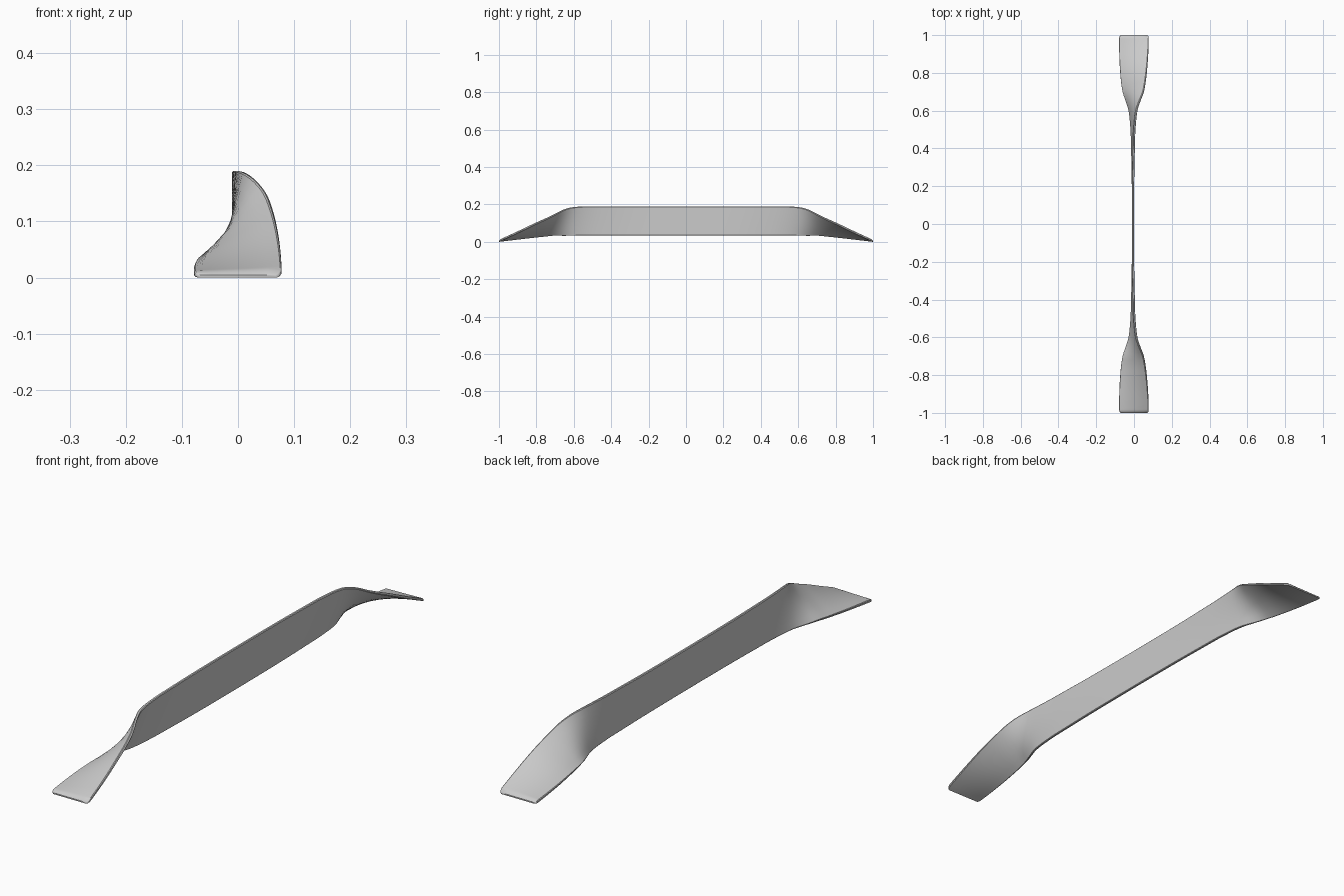
import bpy, bmesh
from math import sin, cos, radians, sqrt

if "Cube" in bpy.data.objects:
    bpy.data.objects.remove(bpy.data.objects["Cube"])

# Stations along half the strap: y, twist angle (90 = upright), centre height
KEYS = [(0.0, 90, .1125), (.25, 89, .1125), (.4, 86.5, .1125), (.5, 84, .1122),
        (.6, 76, .1095), (.65, 63, .102), (.7, 46, .089), (.75, 36, .074),
        (.8, 28, .060), (.9, 13, .030), (1.0, 0, .001)]
HALF, THICK = .078, .011


def sample(y, c):
    # smooth cubic interpolation through the stations
    i = max(k for k in range(len(KEYS) - 1) if KEYS[k][0] <= y + 1e-9)
    a, b = KEYS[i], KEYS[i + 1]

    def slope(k):
        if k == 0:
            return 0
        lo, hi = KEYS[k - 1], KEYS[min(k + 1, len(KEYS) - 1)]
        return (hi[c] - lo[c]) / (hi[0] - lo[0])
    h = b[0] - a[0]
    u = (y - a[0]) / h
    return (a[c] * (2*u**3 - 3*u**2 + 1) + b[c] * (3*u**2 - 2*u**3)
            + h * (slope(i) * (u**3 - 2*u**2 + u) + slope(i + 1) * (u**3 - u**2)))


def section(s):
    # rounded flat bar section, twisted and placed at y = s
    y = abs(s)
    t, zc = radians(sample(y, 1)), sample(y, 2)
    e = max(0, (y - .985) / .015)
    w = HALF - .010 * (1 - sqrt(max(0, 1 - e * e)))
    th = THICK * (1 - .55 * e * e)
    r = th * .22
    pts = [(-w + r, 0)] + [(-w + 2*w*k/6, 0) for k in range(1, 6)] + [(w - r, 0), (w, r), (w, th - r), (w - r, th)]
    pts += [(w - 2*w*k/6, th) for k in range(1, 6)] + [(-w + r, th), (-w, th - r), (-w, r)]
    return [(a*cos(t) - n*sin(t), s, zc + a*sin(t) + n*cos(t)) for a, n in pts]


# Twisted strap, both ends mirrored
half = [k * .02 for k in range(50)] + [.985, .99, .994, .997, .999, 1.0]
ys = [-y for y in reversed(half[1:])] + half
bm = bmesh.new()
rings = [[bm.verts.new(p) for p in section(y)] for y in ys]
for a, b in zip(rings, rings[1:]):
    n = len(a)
    for k in range(n):
        bm.faces.new((a[k], a[(k+1) % n], b[(k+1) % n], b[k]))
bm.faces.new(rings[0])
bm.faces.new(rings[-1])
bmesh.ops.recalc_face_normals(bm, faces=bm.faces)
low = min(v.co.z for v in bm.verts)
bmesh.ops.translate(bm, verts=bm.verts, vec=(0, 0, -low))
me = bpy.data.meshes.new("twisted_strap")
bm.to_mesh(me)
bm.free()
ob = bpy.data.objects.new("twisted_strap", me)
bpy.context.collection.objects.link(ob)
bpy.context.view_layer.objects.active = ob
ob.select_set(True)
bpy.ops.object.shade_smooth_by_angle(angle=radians(35))
